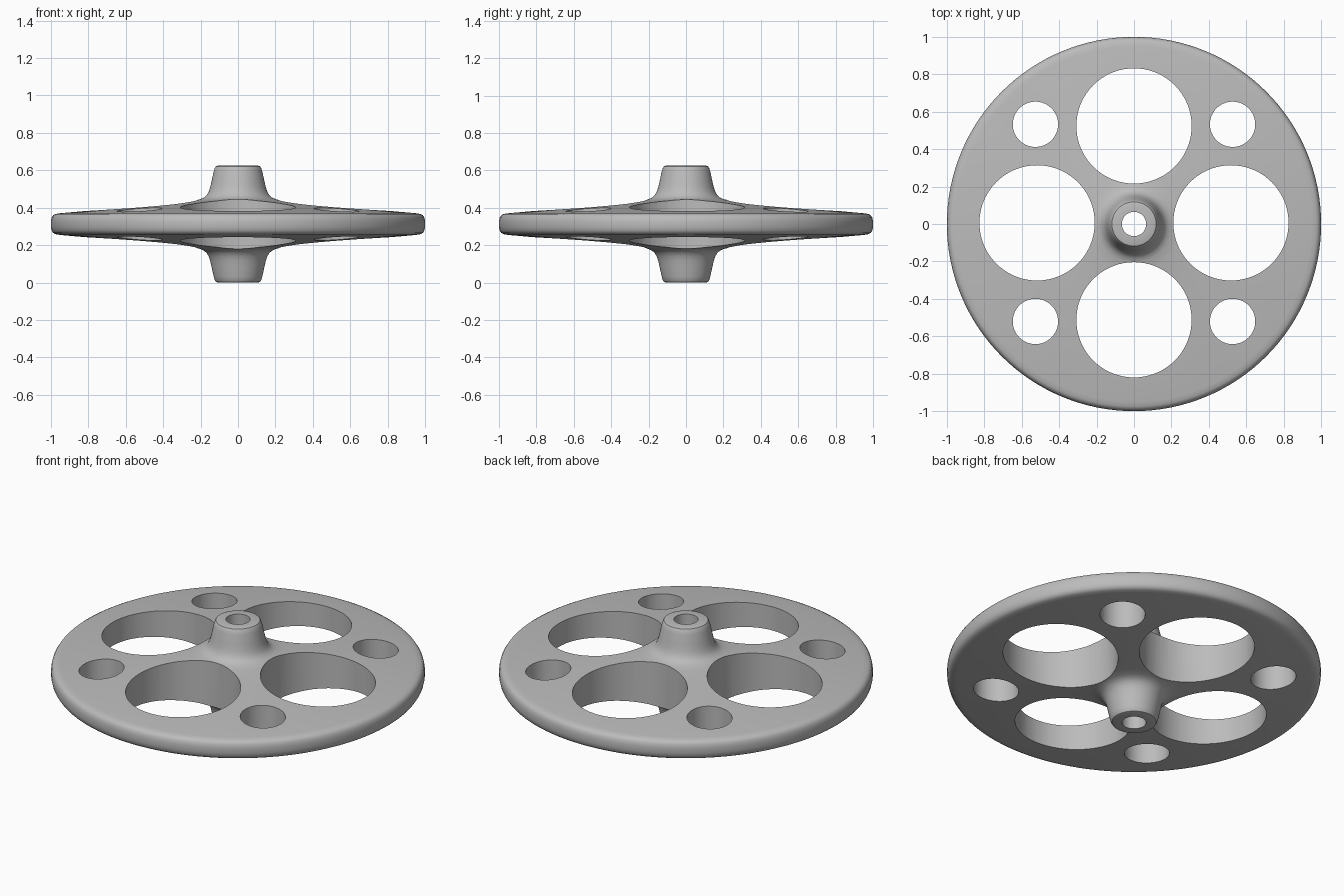
import bpy
import bmesh
import math

cube = bpy.data.objects.get("Cube")
if cube:
    bpy.data.objects.remove(cube, do_unlink=True)

MID = 0.3125
SEGMENTS = 128

grey = bpy.data.materials.new("plain_grey")
grey.use_nodes = True
COLOUR = (0.5, 0.5, 0.5, 1)
grey.diffuse_color = COLOUR
grey.node_tree.nodes["Principled BSDF"].inputs["Base Color"].default_value = COLOUR


def new_object(name, bm):
    mesh = bpy.data.meshes.new(name)
    bm.to_mesh(mesh)
    bm.free()
    obj = bpy.data.objects.new(name, mesh)
    bpy.context.collection.objects.link(obj)
    mesh.materials.append(grey)
    return obj


def lathe(name, profile):
    """Spin a closed (radius, z) profile into a ring-shaped solid."""
    bm = bmesh.new()
    rings = []
    for i in range(SEGMENTS):
        a = math.tau * i / SEGMENTS
        rings.append([bm.verts.new((r * math.cos(a), r * math.sin(a), z)) for r, z in profile])
    n = len(profile)
    for i, ring in enumerate(rings):
        nxt = rings[(i + 1) % SEGMENTS]
        for j in range(n):
            k = (j + 1) % n
            bm.faces.new((ring[j], nxt[j], nxt[k], ring[k]))
    bmesh.ops.recalc_face_normals(bm, faces=bm.faces)
    return new_object(name, bm)


# Upper half of the wheel section: bore, hub, fillet, tapering web, rounded rim
half = [(0.065, 0.3125), (0.108, 0.3125), (0.118, 0.309), (0.124, 0.3), (0.13, 0.28),
        (0.142, 0.225), (0.149, 0.195), (0.157, 0.172), (0.168, 0.154), (0.183, 0.141),
        (0.205, 0.132), (0.25, 0.124), (0.4, 0.108), (0.65, 0.085), (0.95, 0.058),
        (0.975, 0.054), (0.988, 0.047), (0.996, 0.034), (1.0, 0.015)]
section = [(r, MID + h) for r, h in half] + [(r, MID - h) for r, h in reversed(half)]
wheel = lathe("spoked_wheel", section)

# Four large openings and four small round holes, as one cutter
OFFSET = 0.006
bm = bmesh.new()
for i in range(4):
    for angle, dist, radius in ((0, 0.518, 0.308), (math.pi / 4, 0.745, 0.121)):
        a = angle + i * math.pi / 2
        made = bmesh.ops.create_cone(bm, cap_ends=True, segments=72,
                                     radius1=radius, radius2=radius, depth=1)
        bmesh.ops.translate(bm, verts=made["verts"],
                            vec=(dist * math.cos(a), dist * math.sin(a) + OFFSET, MID))
cutter = new_object("hole_cutter", bm)
cutter.hide_render = True

cut = wheel.modifiers.new("holes", "BOOLEAN")
cut.operation = "DIFFERENCE"
cut.solver = "EXACT"
cut.object = cutter

# Apply the cut, then smooth while keeping the hole edges sharp
bpy.ops.object.select_all(action="DESELECT")
wheel.select_set(True)
bpy.context.view_layer.objects.active = wheel
bpy.ops.object.modifier_apply(modifier=cut.name)
bpy.data.objects.remove(cutter, do_unlink=True)
bpy.ops.object.shade_smooth_by_angle(angle=math.radians(35))
